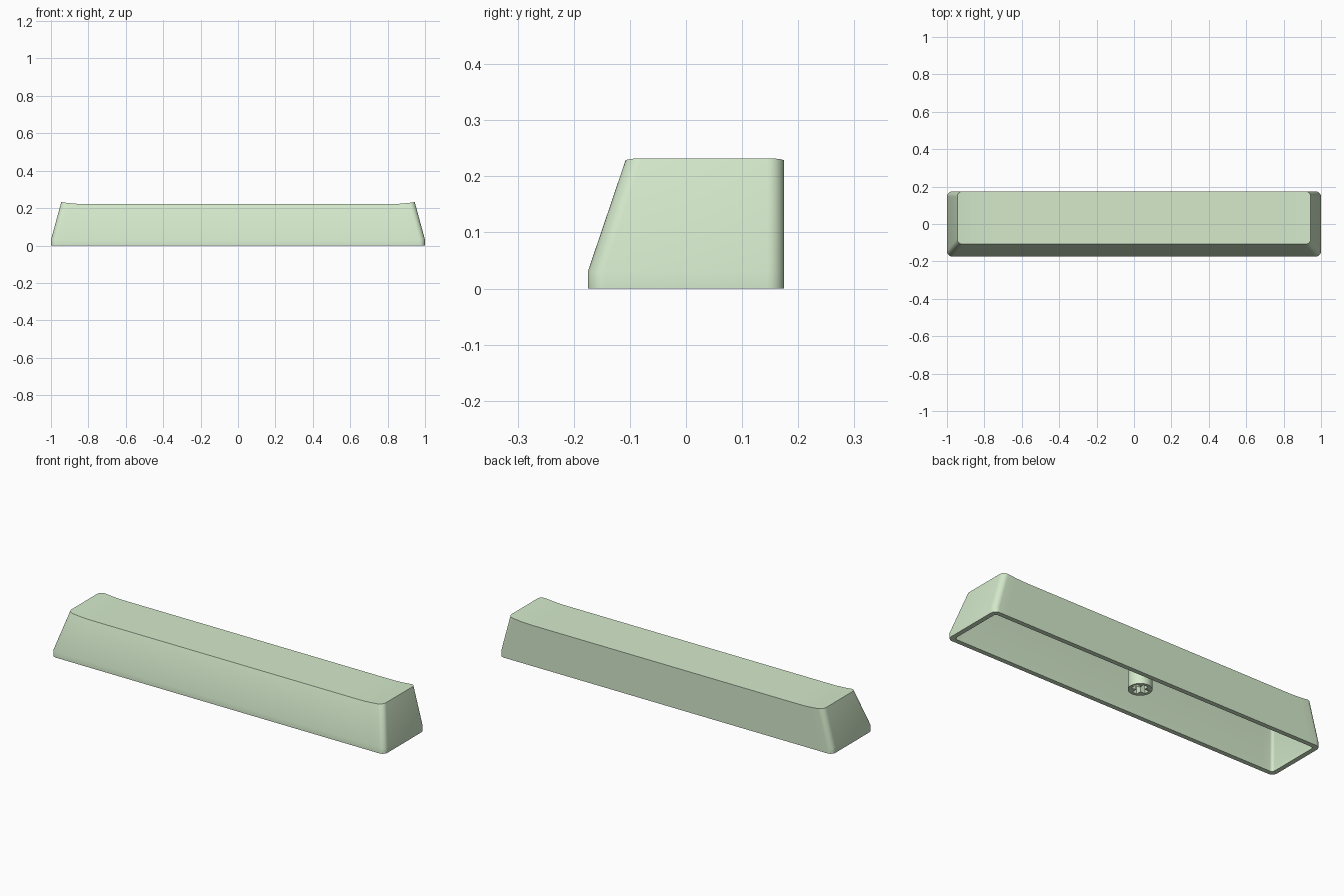
import bpy, bmesh, math

if "Cube" in bpy.data.objects:
    bpy.data.objects.remove(bpy.data.objects["Cube"])

CORNER_STEPS, SIDE_STEPS = 8, 40


def dish(x):
    # long top that sweeps up only near its two ends
    return 0.221 + 0.011 * (max(0, abs(x) - 0.80) / 0.145) ** 2


def section(bm, half, front, back, r, z):
    # rounded rectangle: front chain left to right, then back chain
    arc = [(-half + r - r * math.cos(a), r - r * math.sin(a))
           for a in (i * math.pi / 2 / CORNER_STEPS for i in range(CORNER_STEPS + 1))]
    w = half - r
    mid = [(-w + 2 * w * i / SIDE_STEPS, 0) for i in range(1, SIDE_STEPS)]
    chain = arc + mid + [(-x, d) for x, d in reversed(arc)]
    height = z if callable(z) else (lambda x: z)
    f = [bm.verts.new((x, front + d, height(x))) for x, d in chain]
    b = [bm.verts.new((x, back - d, height(x))) for x, d in chain]
    return f, b


def cap(bm, sec):
    f, b = sec
    for i in range(len(f) - 1):
        bm.faces.new((f[i], f[i + 1], b[i + 1], b[i]))


def bridge(bm, s1, s2):
    a = s1[0] + s1[1][::-1]
    b = s2[0] + s2[1][::-1]
    for i in range(len(a)):
        j = (i + 1) % len(a)
        bm.faces.new((a[i], a[j], b[j], b[i]))


def finish(bm, name, mat):
    bmesh.ops.recalc_face_normals(bm, faces=bm.faces)
    me = bpy.data.meshes.new(name)
    bm.to_mesh(me)
    bm.free()
    ob = bpy.data.objects.new(name, me)
    bpy.context.collection.objects.link(ob)
    me.materials.append(mat)
    bpy.ops.object.select_all(action='DESELECT')
    ob.select_set(True)
    bpy.context.view_layer.objects.active = ob
    bpy.ops.object.shade_smooth_by_angle(angle=math.radians(30))
    return ob


green = bpy.data.materials.new("pale_green")
green.diffuse_color = (0.66, 0.82, 0.60, 1)
green.use_nodes = True
green.node_tree.nodes["Principled BSDF"].inputs["Base Color"].default_value = green.diffuse_color

# hollow cap: outer skin from the top down, bottom rim, then inner skin up
bm = bmesh.new()
sections = [section(bm, *s) for s in (
    (0.945, -0.108, 0.175, 0.03, dish),
    (1.0, -0.175, 0.175, 0.03, 0.03),
    (1.0, -0.175, 0.175, 0.03, 0.0),
    (0.975, -0.15, 0.15, 0.015, 0.0),
    (0.975, -0.15, 0.15, 0.015, 0.03),
    (0.93, -0.095, 0.15, 0.015, 0.19))]
for s1, s2 in zip(sections, sections[1:]):
    bridge(bm, s1, s2)
cap(bm, sections[0])
cap(bm, sections[-1])
finish(bm, "key_shell", green)

# round mounting post under the cap
POST_Y = 0.045
bm = bmesh.new()
bmesh.ops.create_cone(bm, cap_ends=True, segments=48, radius1=0.058, radius2=0.058, depth=0.2)
bmesh.ops.translate(bm, vec=(0, POST_Y, 0.1), verts=bm.verts)
post = finish(bm, "mounting_post", green)

# cross-shaped socket in the post
for name, sx, sy in (("socket_cutter_wide", 0.084, 0.028), ("socket_cutter_deep", 0.028, 0.084)):
    bm = bmesh.new()
    bmesh.ops.create_cube(bm, size=1)
    bmesh.ops.scale(bm, vec=(sx, sy, 0.2), verts=bm.verts)
    bmesh.ops.translate(bm, vec=(0, POST_Y, 0.0), verts=bm.verts)
    cutter = finish(bm, name, green)
    cutter.hide_render = True
    cutter.display_type = 'WIRE'
    mod = post.modifiers.new(name, 'BOOLEAN')
    mod.operation = 'DIFFERENCE'
    mod.solver = 'EXACT'
    mod.object = cutter
